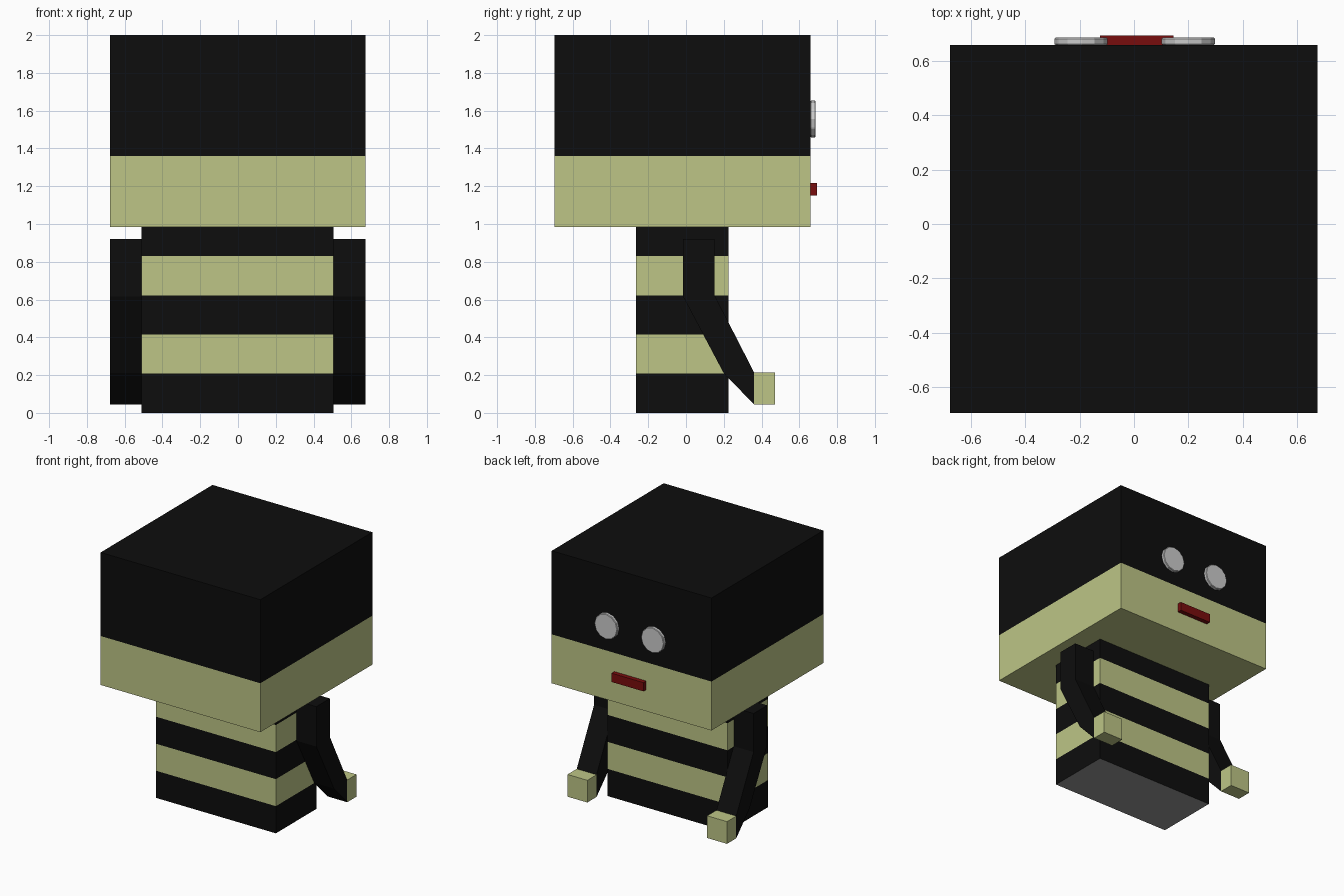
import bpy, bmesh, math
from mathutils import Matrix

if "Cube" in bpy.data.objects:
    bpy.data.objects.remove(bpy.data.objects["Cube"])


def material(name, rgb):
    m = bpy.data.materials.new(name)
    m.diffuse_color = (*rgb, 1)
    m.use_nodes = True
    m.node_tree.nodes["Principled BSDF"].inputs["Base Color"].default_value = m.diffuse_color
    return m


BLACK = material("black", (0.004, 0.004, 0.004))
TAN = material("tan", (0.51, 0.56, 0.24))
RED = material("red", (0.19, 0.004, 0.004))
GREY = material("grey", (0.3, 0.3, 0.3))


def finish(name, bm, mats):
    bmesh.ops.recalc_face_normals(bm, faces=bm.faces)
    me = bpy.data.meshes.new(name)
    bm.to_mesh(me)
    bm.free()
    for m in mats:
        me.materials.append(m)
    ob = bpy.data.objects.new(name, me)
    bpy.context.collection.objects.link(ob)
    return ob


def banded_box(name, x, y, levels, bands, mats, bottom=None):
    """Closed box cut into horizontal colour bands; bands index into mats."""
    bm = bmesh.new()
    corners = [(x[0], y[0]), (x[1], y[0]), (x[1], y[1]), (x[0], y[1])]
    rings = [[bm.verts.new((cx, cy, z)) for cx, cy in corners] for z in levels]
    for low, high, slot in zip(rings, rings[1:], bands):
        for i in range(4):
            j = (i + 1) % 4
            bm.faces.new((low[i], low[j], high[j], high[i])).material_index = slot
    base = bm.faces.new(rings[0])
    base.material_index = bands[0] if bottom is None else bottom
    bm.faces.new(rings[-1]).material_index = bands[-1]
    return finish(name, bm, mats)


def extrude_side(name, profile, x0, x1, mat):
    """Extrude a (y, z) outline along x."""
    bm = bmesh.new()
    face = bm.faces.new([bm.verts.new((x0, y, z)) for y, z in profile])
    new = bmesh.ops.extrude_face_region(bm, geom=[face])["geom"]
    bmesh.ops.translate(bm, vec=(x1 - x0, 0, 0),
                        verts=[v for v in new if isinstance(v, bmesh.types.BMVert)])
    return finish(name, bm, [mat])


# Head with dark upper part, and striped body
banded_box("head", (-0.678, 0.676), (-0.695, 0.66), (0.985, 1.36, 2.0),
           (0, 1), [TAN, BLACK])
banded_box("body", (-0.51, 0.506), (-0.264, 0.225),
           (0, 0.208, 0.415, 0.622, 0.83, 0.985),
           (1, 0, 1, 0, 1), [TAN, BLACK, GREY], bottom=2)

# Bent arms with hands
arm = [(-0.015, 0.92), (-0.015, 0.615), (0.2, 0.21), (0.36, 0.045),
       (0.36, 0.215), (0.15, 0.625), (0.15, 0.92)]
for side, x0, x1 in (("left", -0.678, -0.51), ("right", 0.506, 0.674)):
    extrude_side(side + "_arm", arm, x0, x1, BLACK)
    banded_box(side + "_hand", (x0, x1), (0.36, 0.472), (0.045, 0.215), (0,), [TAN])

# Button eyes
for side, x in (("left", -0.195), ("right", 0.2)):
    bm = bmesh.new()
    bmesh.ops.create_cone(
        bm, cap_ends=True, segments=12, radius1=0.098, radius2=0.098, depth=0.027,
        matrix=Matrix.Translation((x, 0.6725, 1.556)) @ Matrix.Rotation(math.pi / 2, 4, 'X'))
    eye = finish(side + "_eye", bm, [])
    bevel = eye.modifiers.new("soft_rim", 'BEVEL')
    bevel.width = 0.004
    bevel.segments = 1

# Mouth
banded_box("mouth", (-0.125, 0.145), (0.655, 0.694), (1.15, 1.217), (0,), [RED])
